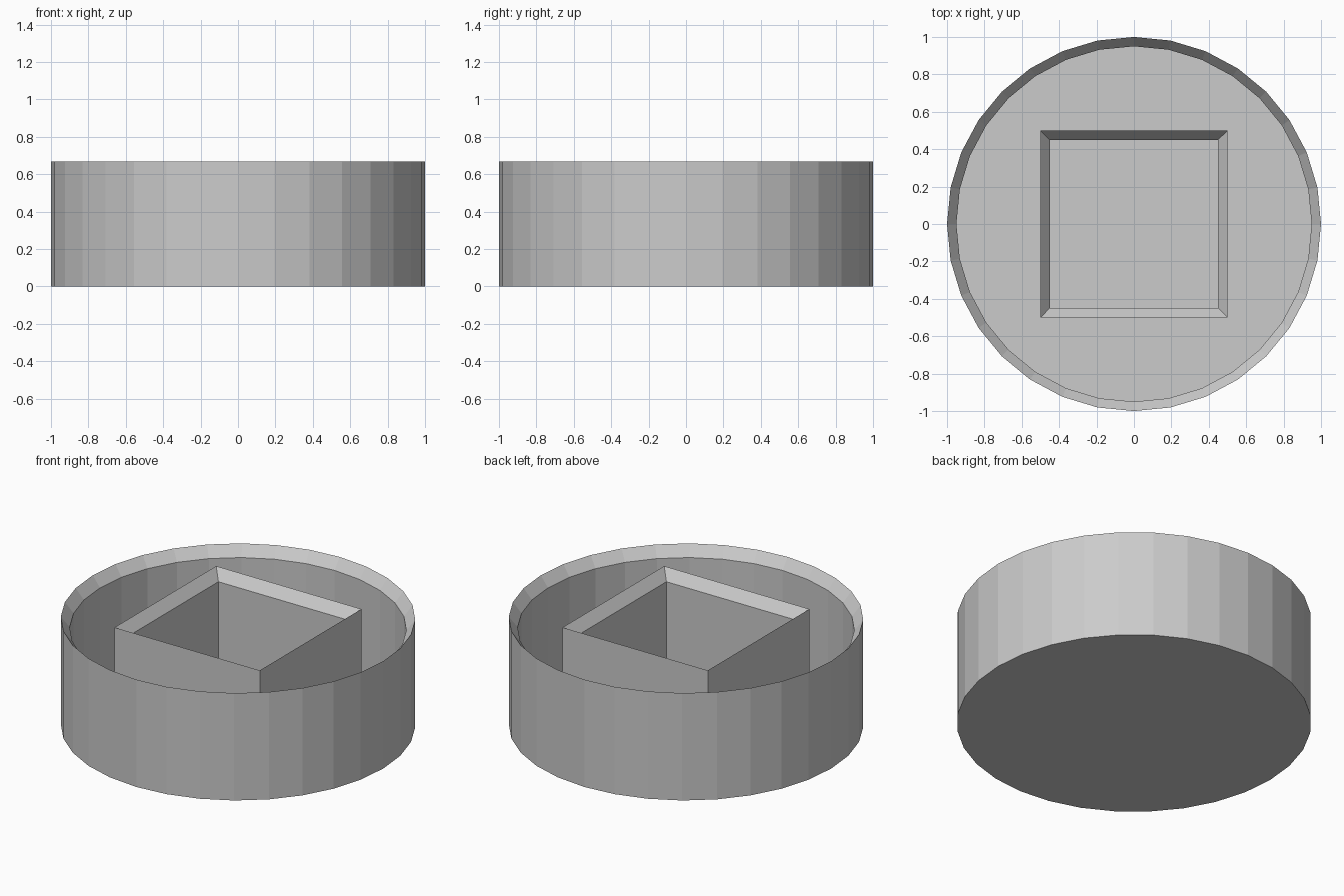
import bpy, bmesh, math

if "Cube" in bpy.data.objects:
    bpy.data.objects.remove(bpy.data.objects["Cube"])

H, LIP, FLOOR = 0.668, 0.065, 0.02


def lathe(name, profile, sides, phase=0.0, scale=1.0, capped=False):
    """Revolve (radius, z) points; cap the two ends or join them into a closed loop."""
    bm = bmesh.new()
    rings = []
    for r, z in profile:
        angles = [phase + 2 * math.pi * i / sides for i in range(sides)]
        rings.append([bm.verts.new((r * scale * math.cos(a), r * scale * math.sin(a), z)) for a in angles])
    pairs = list(zip(rings, rings[1:]))
    if capped:
        bm.faces.new(rings[0])
        bm.faces.new(rings[-1])
    else:
        pairs.append((rings[-1], rings[0]))
    for lo, hi in pairs:
        for i in range(sides):
            j = (i + 1) % sides
            bm.faces.new((lo[i], lo[j], hi[j], hi[i]))
    bmesh.ops.recalc_face_normals(bm, faces=bm.faces)
    mesh = bpy.data.meshes.new(name)
    bm.to_mesh(mesh)
    bm.free()
    obj = bpy.data.objects.new(name, mesh)
    bpy.context.collection.objects.link(obj)
    return obj


# Round dish: outer wall, knife-edged rim sloping inward, inner wall, thin floor
lathe("round_dish", [(1, 0), (1, H), (0.95, H - LIP), (0.95, FLOOR)], 32, capped=True)

# Square wall standing on the floor, with the same sloped rim
lathe("square_wall", [(0.5, FLOOR), (0.5, H), (0.45, H - LIP), (0.45, FLOOR)], 4,
      phase=math.pi / 4, scale=math.sqrt(2))
